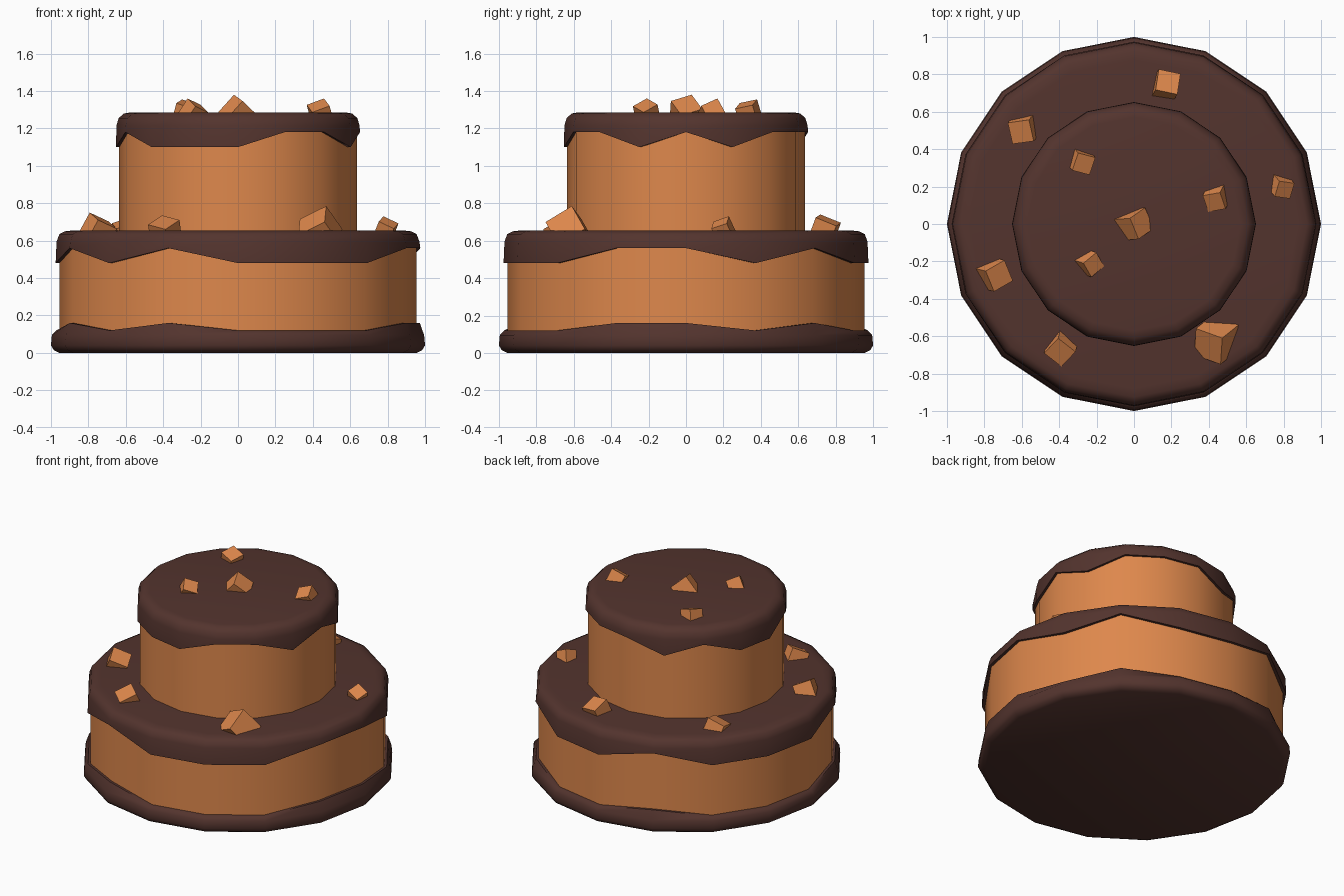
import bpy, bmesh, math
from mathutils import Euler, Vector

if "Cube" in bpy.data.objects:
    bpy.data.objects.remove(bpy.data.objects["Cube"])

N = 16


def material(name, color):
    m = bpy.data.materials.new(name)
    m.diffuse_color = (*color, 1)
    m.use_nodes = True
    m.node_tree.nodes["Principled BSDF"].inputs["Base Color"].default_value = m.diffuse_color
    return m


SPONGE = material("caramel_sponge", (0.730, 0.245, 0.072))
CHOC = material("chocolate_icing", (0.087, 0.034, 0.027))


def lathe(name, rings, mat):
    """Rings of (radius, z); z may be a list giving one height per side."""
    bm = bmesh.new()
    loops = []
    for r, z in rings:
        loop = []
        for k in range(N):
            a = math.tau * k / N
            h = z[k] if isinstance(z, list) else z
            loop.append(bm.verts.new((r * math.cos(a), r * math.sin(a), h)))
        loops.append(loop)
    for lo, hi in zip(loops, loops[1:]):
        for k in range(N):
            j = (k + 1) % N
            bm.faces.new((lo[k], lo[j], hi[j], hi[k]))
    bm.faces.new(loops[0][::-1])
    bm.faces.new(loops[-1])
    bmesh.ops.recalc_face_normals(bm, faces=bm.faces)
    me = bpy.data.meshes.new(name)
    bm.to_mesh(me)
    bm.free()
    me.materials.append(mat)
    ob = bpy.data.objects.new(name, me)
    bpy.context.collection.objects.link(ob)
    bpy.ops.object.select_all(action='DESELECT')
    ob.select_set(True)
    bpy.context.view_layer.objects.active = ob
    bpy.ops.object.shade_smooth_by_angle(angle=math.radians(50))
    return ob


def hem(high_sides, low, high):
    """Wavy icing edge: some corners high, the rest low."""
    return [high if k in high_sides else low for k in range(N)]


# Sponge tiers
lathe("lower_tier", [(0.955, 0.06), (0.955, 0.60)], SPONGE)
lathe("upper_tier", [(0.635, 0.60), (0.635, 1.23)], SPONGE)

# Icing: base border, lower cap and upper cap
wave = {0, 2, 5, 9, 11, 15}
top_wave = {0, 2, 3, 4, 6, 9, 13, 14}
lathe("base_border", [(0.955, 0.0), (0.985, 0.015), (1.0, 0.04), (0.995, 0.095),
                      (0.972, hem(wave, 0.12, 0.16)),
                      (0.95, hem(wave, 0.12, 0.16))], CHOC)
lathe("lower_icing", [(0.95, hem(wave, 0.48, 0.56)), (0.975, hem(wave, 0.48, 0.56)),
                      (0.97, 0.595), (0.955, 0.635), (0.925, 0.65), (0.88, 0.655)], CHOC)
lathe("upper_icing", [(0.63, hem(top_wave, 1.10, 1.18)),
                      (0.652, hem(top_wave, 1.10, 1.18)),
                      (0.65, 1.215), (0.638, 1.255), (0.61, 1.28), (0.57, 1.286)], CHOC)

# Scattered crumbs: x, y, highest point, size, tilt angles in degrees
crumbs = [
    (0.00, 0.00, 1.38, 0.125, (20, 38, 35)),
    (0.44, 0.14, 1.36, 0.10, (25, -20, 10)),
    (-0.28, 0.335, 1.355, 0.10, (12, 18, -15)),
    (-0.24, -0.21, 1.36, 0.095, (28, 20, 40)),
    (0.17, 0.74, 0.74, 0.12, (-22, 8, -12)),
    (-0.59, 0.51, 0.73, 0.12, (15, -18, 8)),
    (0.79, 0.20, 0.73, 0.09, (20, 25, -8)),
    (-0.75, -0.27, 0.75, 0.125, (20, 22, 30)),
    (-0.39, -0.66, 0.735, 0.12, (25, 12, -38)),
    (0.44, -0.62, 0.785, 0.165, (35, -25, -20)),
]
for i, (x, y, top, s, tilt) in enumerate(crumbs):
    rot = Euler([math.radians(t) for t in tilt])
    reach = max((rot.to_matrix() @ Vector((a, b, c))).z
                for a in (-1, 1) for b in (-1, 1) for c in (-1, 1)) * s / 2
    bpy.ops.mesh.primitive_cube_add(size=s, location=(x, y, top - reach), rotation=rot)
    ob = bpy.context.object
    ob.name = f"crumb_{i + 1}"
    ob.data.materials.append(SPONGE)
